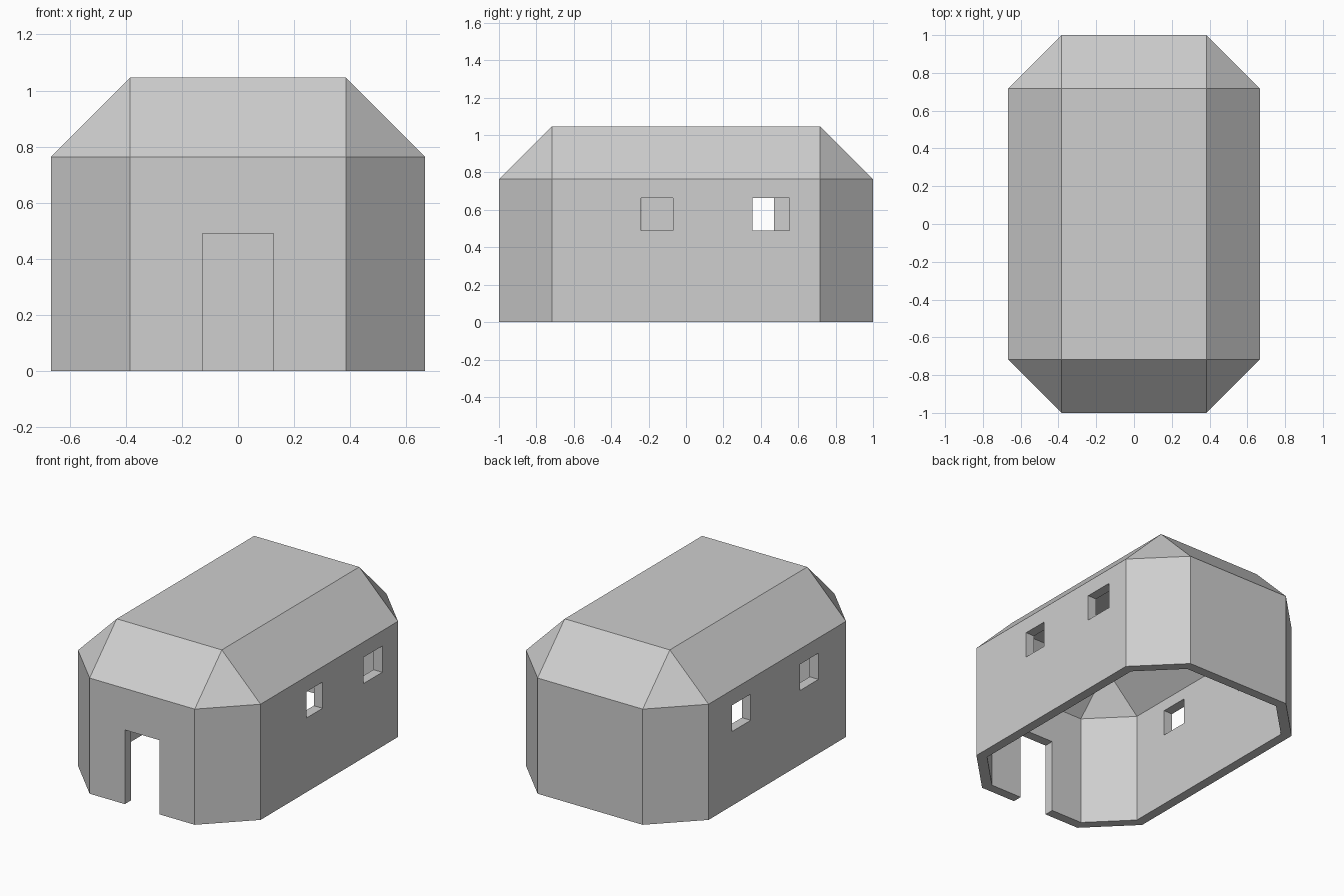
import bpy
import bmesh
from math import sqrt, radians
from mathutils import Matrix, Vector

cube = bpy.data.objects.get("Cube")
if cube:
    bpy.data.objects.remove(cube, do_unlink=True)

# Overall half sizes, height, corner chamfer and wall thickness
HALF_X, HALF_Y, HEIGHT = 0.667, 1.0, 1.047
CHAMFER, WALL = 0.283, 0.064

grey = bpy.data.materials.new("light grey")
grey.use_nodes = True
colour = (0.62, 0.62, 0.62, 1)
grey.diffuse_color = colour
grey.node_tree.nodes["Principled BSDF"].inputs["Base Color"].default_value = colour


def add_object(name, bm):
    mesh = bpy.data.meshes.new(name)
    bmesh.ops.recalc_face_normals(bm, faces=bm.faces)
    bm.to_mesh(mesh)
    bm.free()
    mesh.materials.append(grey)
    obj = bpy.data.objects.new(name, mesh)
    bpy.context.collection.objects.link(obj)
    return obj


def chamfered_hull(name, hx, hy, base, top, c):
    """Block with chamfered vertical corners and chamfered roof edges."""
    bm = bmesh.new()
    for sx in (-1, 1):
        for sy in (-1, 1):
            for z in (base, top - c):
                bm.verts.new((sx * hx, sy * (hy - c), z))
                bm.verts.new((sx * (hx - c), sy * hy, z))
            bm.verts.new((sx * (hx - c), sy * (hy - c), top))
    bmesh.ops.convex_hull(bm, input=bm.verts)
    bmesh.ops.dissolve_limit(bm, angle_limit=radians(1),
                             verts=bm.verts, edges=bm.edges)
    return add_object(name, bm)


def box(name, low, high):
    low, high = Vector(low), Vector(high)
    bm = bmesh.new()
    bmesh.ops.create_cube(bm, size=1, matrix=Matrix.Translation((low + high) / 2)
                          @ Matrix.Diagonal((*(high - low), 1)))
    return add_object(name, bm)


def cut(target, cutter):
    cutter.hide_render = True
    mod = target.modifiers.new(cutter.name, "BOOLEAN")
    mod.operation = "DIFFERENCE"
    mod.solver = "EXACT"
    mod.object = cutter
    bpy.context.view_layer.objects.active = target
    bpy.ops.object.modifier_apply(modifier=mod.name)
    bpy.data.objects.remove(cutter, do_unlink=True)


# Outer building, hollowed from below with an even wall thickness
shell = chamfered_hull("building_shell", HALF_X, HALF_Y, 0, HEIGHT, CHAMFER)
cut(shell, chamfered_hull("hollow", HALF_X - WALL, HALF_Y - WALL, -0.2,
                          HEIGHT - WALL, CHAMFER - WALL * (2 - sqrt(2))))

# Doorway in the front wall
cut(shell, box("doorway", (-0.127, -1.2, -0.1), (0.127, -0.8, 0.49)))

# Two windows in each long wall: side, near and far edge
for side, y0, y1 in ((1, -0.24, -0.07), (1, 0.355, 0.553),
                     (-1, -0.43, -0.237), (-1, 0.277, 0.47)):
    x0, x1 = sorted((side * 0.5, side * 0.8))
    cut(shell, box("window", (x0, y0, 0.49), (x1, y1, 0.663)))
